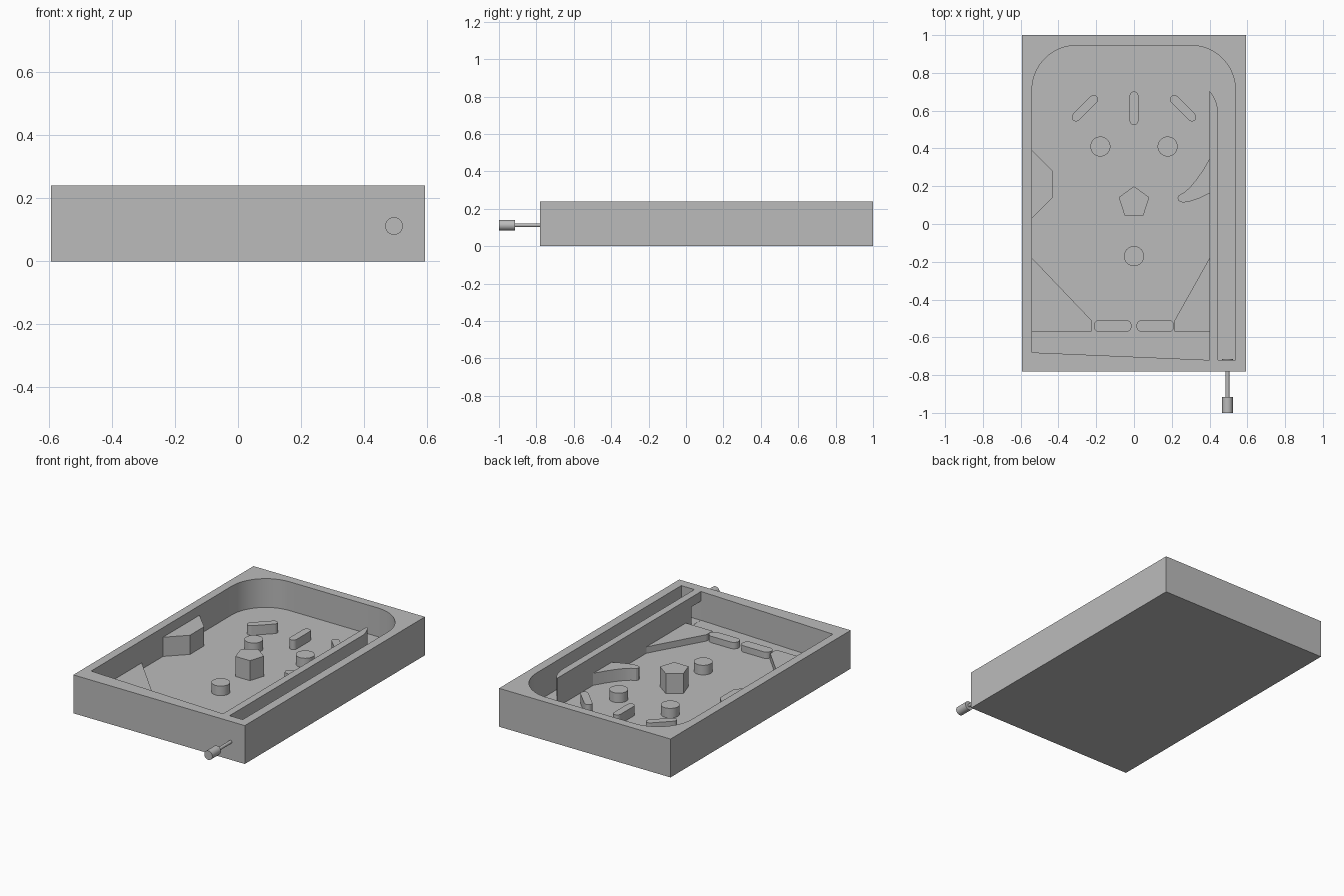
import bpy, bmesh
from math import pi, sin, cos, radians
from mathutils import Matrix, Vector

if "Cube" in bpy.data.objects:
    bpy.data.objects.remove(bpy.data.objects["Cube"], do_unlink=True)

grey = bpy.data.materials.new("plain_grey")
grey.use_nodes = True
GREY = (0.5, 0.5, 0.5, 1)
grey.diffuse_color = GREY
grey.node_tree.nodes["Principled BSDF"].inputs["Base Color"].default_value = GREY

FLOOR, RIM = 0.06, 0.24
SINK = FLOOR - 0.01


def smooth(ob):
    bpy.ops.object.select_all(action="DESELECT")
    ob.select_set(True)
    bpy.context.view_layer.objects.active = ob
    bpy.ops.object.shade_smooth_by_angle(angle=radians(25))


def prism(name, points, z0, z1):
    """Extrude a flat outline from z0 up to z1."""
    bm = bmesh.new()
    face = bm.faces.new([bm.verts.new((x, y, z0)) for x, y in points])
    ext = bmesh.ops.extrude_face_region(bm, geom=[face])
    top = [g for g in ext["geom"] if isinstance(g, bmesh.types.BMVert)]
    bmesh.ops.translate(bm, verts=top, vec=(0, 0, z1 - z0))
    bmesh.ops.recalc_face_normals(bm, faces=bm.faces)
    me = bpy.data.meshes.new(name)
    bm.to_mesh(me)
    bm.free()
    me.materials.append(grey)
    ob = bpy.data.objects.new(name, me)
    bpy.context.collection.objects.link(ob)
    smooth(ob)
    return ob


def box(x0, x1, y0, y1):
    return [(x0, y0), (x1, y0), (x1, y1), (x0, y1)]


def arc(cx, cy, r, a0, a1, n):
    return [(cx + r * cos(radians(a0 + (a1 - a0) * i / n)),
             cy + r * sin(radians(a0 + (a1 - a0) * i / n))) for i in range(n + 1)]


def slot(cx, cy, length, width, angle):
    """Outline of a bar with round ends."""
    r, h = width / 2, (length - width) / 2
    pts = arc(h, 0, r, -90, 90, 10) + arc(-h, 0, r, 90, 270, 10)
    turn = Matrix.Rotation(radians(angle), 2)
    return [tuple(turn @ Vector(p) + Vector((cx, cy))) for p in pts]


def cut(ob, cutter):
    cutter.hide_render = True
    mod = ob.modifiers.new("cut", "BOOLEAN")
    mod.operation = "DIFFERENCE"
    mod.solver = "EXACT"
    mod.object = cutter
    bpy.context.view_layer.objects.active = ob
    bpy.ops.object.modifier_apply(modifier=mod.name)
    bpy.data.objects.remove(cutter, do_unlink=True)


def rod(name, y0, y1, r, x=0.495, z=0.112):
    """Cylinder lying along y."""
    bpy.ops.mesh.primitive_cylinder_add(vertices=32, radius=r, depth=y1 - y0,
                                        location=(x, (y0 + y1) / 2, z),
                                        rotation=(pi / 2, 0, 0))
    ob = bpy.context.object
    ob.name = name
    ob.data.materials.append(grey)
    smooth(ob)


# Tray, hollowed to leave the rim and the lane divider
tray = prism("tray", box(-0.593, 0.593, -0.78, 1.0), 0, RIM)
R = 0.235
cavity = [(-0.54, -0.68), (0.40, -0.72),
          (0.40, 0.705), (0.422, 0.675), (0.437, 0.64), (0.446, 0.595),
          (0.446, -0.72), (0.537, -0.72)]
cavity += arc(0.537 - R, 0.945 - R, R, 0, 90, 16)
cavity += arc(-0.54 + R, 0.945 - R, R, 90, 180, 16)
cut(tray, prism("cavity_cutter", cavity, FLOOR, RIM + 0.1))

# Ball return opening through the foot of the divider
cut(tray, prism("return_cutter", box(0.39, 0.46, -0.717, -0.625), FLOOR + 0.001, 0.18))
smooth(tray)

# Round bumpers
for name, x, y in (("left_bumper", 0.178, 0.41), ("right_bumper", -0.178, 0.41),
                   ("lower_bumper", 0, -0.17)):
    prism(name, arc(x, y, 0.053, 0, 348.75, 31), SINK, 0.12)

# Five-sided centre post
prism("centre_post", arc(0, 0.115, 0.085, 90, 378, 4), SINK, 0.185)

# Upper lane guides
for name, x, angle in (("left_guide", 0.26, 135), ("middle_guide", 0, 90),
                       ("right_guide", -0.26, 45)):
    prism(name, slot(x, 0.613, 0.178, 0.046, angle), SINK, 0.12)

# Flippers
for name, x in (("left_flipper", 0.113), ("right_flipper", -0.113)):
    prism(name, slot(x, -0.54, 0.2, 0.066, 0), SINK, 0.1)

# Corner ramps beside the flippers
for name, wall, tip in (("left_ramp", 0.40, 0.215), ("right_ramp", -0.54, -0.225)):
    prism(name, [(wall, -0.18), (tip, -0.51), (tip, -0.57), (wall, -0.57)], SINK, 0.1)

# Angled block on the side wall
prism("side_block", [(-0.54, 0.03), (-0.43, 0.14), (-0.43, 0.28), (-0.54, 0.39)],
      SINK, 0.18)

# Curved deflector on the divider
prism("deflector", [(0.40, 0.345), (0.365, 0.285), (0.33, 0.235), (0.295, 0.193),
                    (0.265, 0.167), (0.238, 0.152), (0.23, 0.138), (0.237, 0.122),
                    (0.258, 0.114), (0.29, 0.117), (0.345, 0.136), (0.40, 0.163)],
      SINK, 0.135)

# Plunger
rod("plunger_knob", -1.0, -0.915, 0.028)
rod("plunger_rod", -0.93, -0.718, 0.01)
rod("plunger_tip", -0.73, -0.714, 0.028)
